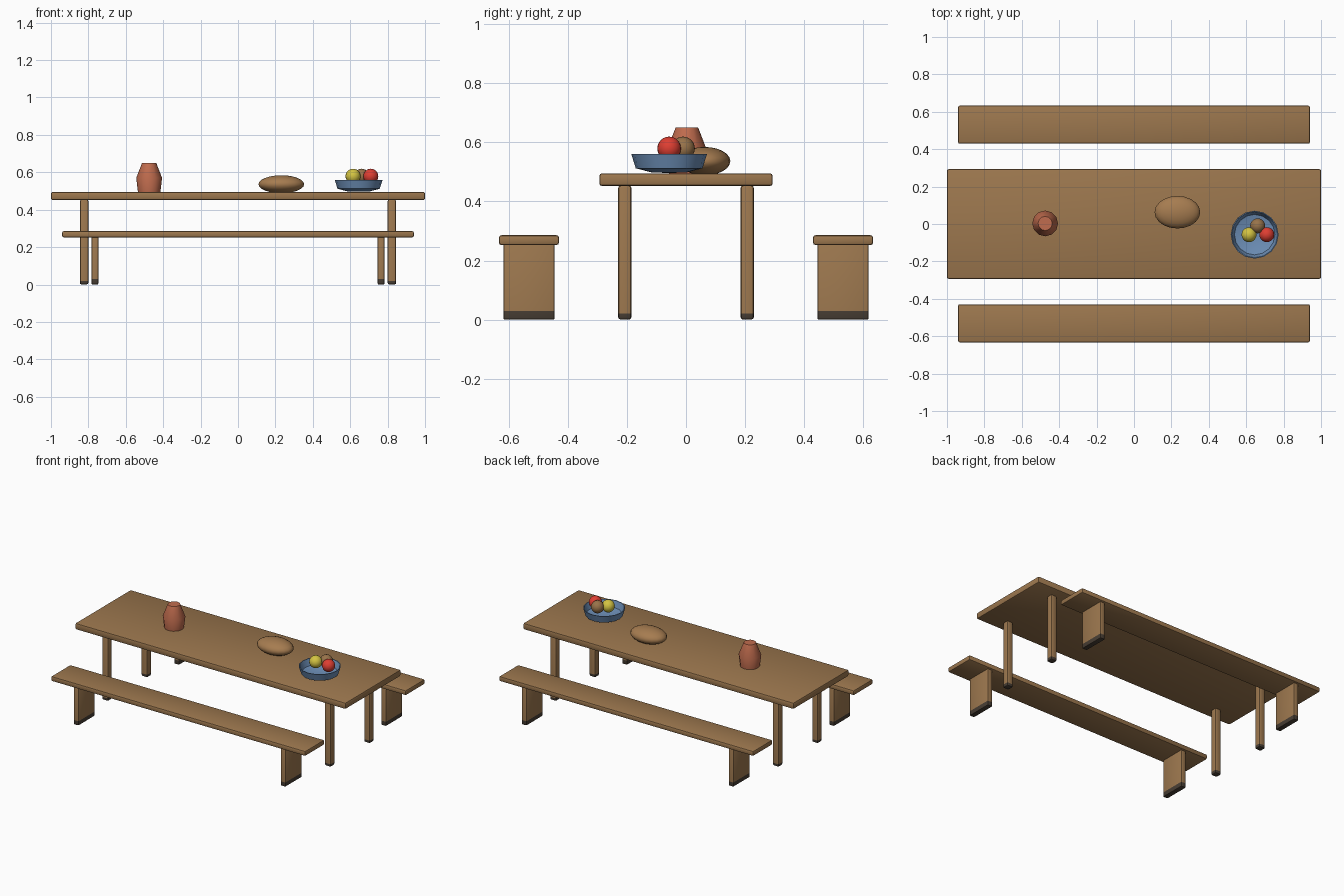
import bpy, bmesh, math
from mathutils import Vector

if "Cube" in bpy.data.objects:
    bpy.data.objects.remove(bpy.data.objects["Cube"])


def material(name, rgb):
    m = bpy.data.materials.new(name)
    lin = [((c / 255 + 0.055) / 1.055) ** 2.4 for c in rgb]
    m.diffuse_color = (*lin, 1)
    m.use_nodes = True
    m.node_tree.nodes["Principled BSDF"].inputs["Base Color"].default_value = m.diffuse_color
    return m


wood = material("wood", (156, 119, 78))
dark = material("worn_dark_wood", (72, 62, 52))
crust = material("bread_crust", (166, 124, 80))
clay = material("terracotta", (192, 108, 78))
glaze = material("blue_glaze", (108, 142, 182))
red = material("red_fruit", (222, 62, 50))
yellow = material("yellow_fruit", (212, 196, 66))
brown = material("brown_fruit", (152, 115, 74))


def finish(bm, name, mats, smooth=35):
    mesh = bpy.data.meshes.new(name)
    bm.to_mesh(mesh)
    bm.free()
    obj = bpy.data.objects.new(name, mesh)
    bpy.context.collection.objects.link(obj)
    for m in mats:
        mesh.materials.append(m)
    bpy.ops.object.select_all(action='DESELECT')
    bpy.context.view_layer.objects.active = obj
    obj.select_set(True)
    bpy.ops.object.shade_smooth_by_angle(angle=math.radians(smooth))
    return obj


def plank(name, center, size, bevel, foot=0):
    """Bevelled timber; faces below the foot height are dark."""
    bm = bmesh.new()
    bmesh.ops.create_cube(bm, size=1)
    for v in bm.verts:
        v.co = Vector(center) + Vector(a * b for a, b in zip(v.co, size))
    bmesh.ops.bevel(bm, geom=bm.edges[:], offset=bevel, segments=2,
                    profile=0.5, affect='EDGES')
    if foot:
        bmesh.ops.bisect_plane(bm, geom=bm.verts[:] + bm.edges[:] + bm.faces[:],
                               plane_co=(0, 0, foot), plane_no=(0, 0, 1))
        for f in bm.faces:
            f.material_index = int(f.calc_center_median().z < foot)
    return finish(bm, name, [wood, dark])


def lathe(name, profile, center, sides, mat):
    """Turned solid from (radius, height) points."""
    bm = bmesh.new()
    pts = [bm.verts.new((r, 0, z)) for r, z in profile]
    edges = [bm.edges.new(p) for p in zip(pts, pts[1:])]
    bmesh.ops.spin(bm, geom=pts + edges, axis=(0, 0, 1), cent=(0, 0, 0),
                   angle=math.tau, steps=sides)
    bmesh.ops.remove_doubles(bm, verts=bm.verts[:], dist=0.0005)
    bmesh.ops.recalc_face_normals(bm, faces=bm.faces[:])
    bmesh.ops.translate(bm, verts=bm.verts[:], vec=(*center, 0))
    return finish(bm, name, [mat])


def ball(name, center, radii, mat):
    bm = bmesh.new()
    bmesh.ops.create_uvsphere(bm, u_segments=20, v_segments=12, radius=1)
    for v in bm.verts:
        v.co = Vector(center) + Vector(a * b for a, b in zip(v.co, radii))
    return finish(bm, name, [mat], 60)


# Table
plank("table_top", (0, 0, 0.4735), (2, 0.586, 0.043), 0.009)
for sx in (-1, 1):
    for sy in (-1, 1):
        plank("table_leg", (sx * 0.823, sy * 0.207, 0.232),
              (0.045, 0.045, 0.454), 0.009, 0.025)

# Benches with board legs
for sy in (-1, 1):
    plank("bench_seat", (0, sy * 0.531, 0.269), (1.88, 0.203, 0.033), 0.008)
    for sx in (-1, 1):
        plank("bench_leg", (sx * 0.765, sy * 0.531, 0.129),
              (0.036, 0.174, 0.258), 0.006, 0.03)

# Vase
lathe("vase", [(0, 0.494), (0.060, 0.494), (0.069, 0.57), (0.038, 0.65), (0, 0.65)],
      (-0.475, 0.003), 12, clay)

# Bread loaf
ball("bread_loaf", (0.232, 0.063, 0.536), (0.122, 0.087, 0.048), crust)

# Bowl with hollow inside
lathe("fruit_bowl", [(0, 0.496), (0.06, 0.498), (0.113, 0.512), (0.128, 0.56),
                     (0.123, 0.56), (0.108, 0.519), (0.055, 0.505), (0, 0.503)],
      (0.645, -0.057), 16, glaze)

# Fruit
for name, x, y, mat in (("yellow_fruit", 0.615, -0.057, yellow),
                        ("red_fruit", 0.71, -0.057, red),
                        ("brown_fruit", 0.661, -0.01, brown)):
    ball(name, (x, y, 0.579), (0.04, 0.04, 0.04), mat)

# Stand on the ground
for o in bpy.data.objects:
    if o.name.startswith("table_leg"):
        o.location.z = -0.005
    elif o.name.startswith("bench_leg"):
        o.location.z = 0
